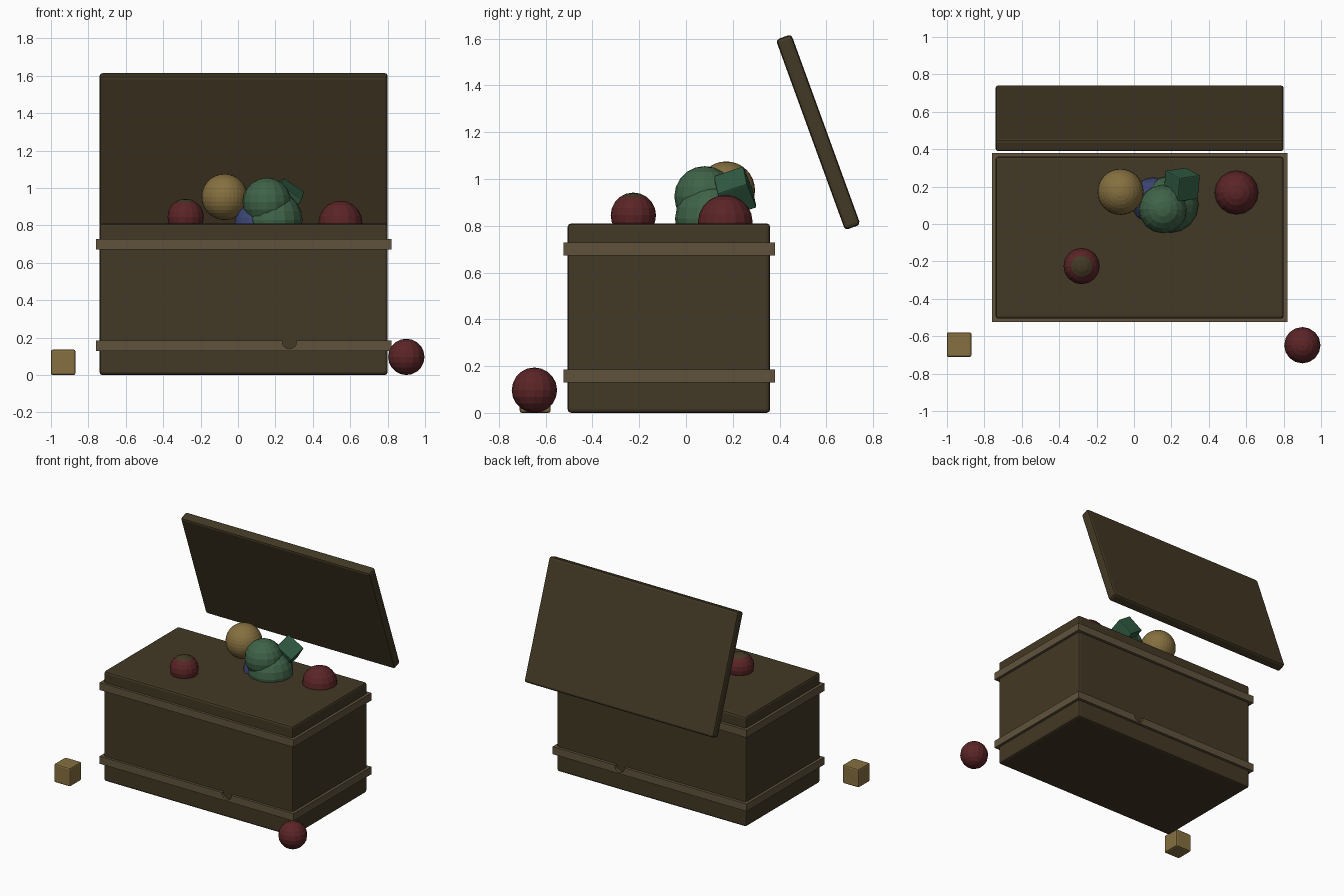
import bpy, bmesh
from mathutils import Matrix, Euler, Vector

cube = bpy.data.objects.get("Cube")
if cube:
    bpy.data.objects.remove(cube, do_unlink=True)


def material(name, rgb):
    m = bpy.data.materials.new(name)
    m.use_nodes = True
    m.diffuse_color = (*rgb, 1)
    m.node_tree.nodes["Principled BSDF"].inputs["Base Color"].default_value = (*rgb, 1)
    return m


dark_wood = material("dark wood", (0.055, 0.04, 0.018))
trim_wood = material("trim wood", (0.115, 0.086, 0.045))
red = material("dark red", (0.105, 0.018, 0.02))
yellow = material("ochre", (0.235, 0.16, 0.05))
green = material("green", (0.05, 0.125, 0.065))
deep_green = material("deep green", (0.03, 0.105, 0.055))
blue = material("blue", (0.045, 0.06, 0.17))


def finish(name, bm, mats):
    mesh = bpy.data.meshes.new(name)
    bm.to_mesh(mesh)
    bm.free()
    for m in mats:
        mesh.materials.append(m)
    obj = bpy.data.objects.new(name, mesh)
    bpy.context.collection.objects.link(obj)
    return obj


def block(name, center, size, mat, bevel=0.0, rot=(0, 0, 0)):
    bm = bmesh.new()
    bmesh.ops.create_cube(bm, size=1)
    bmesh.ops.scale(bm, vec=size, verts=bm.verts)
    if bevel:
        bmesh.ops.bevel(bm, geom=bm.edges[:], offset=bevel, segments=2,
                        profile=0.5, affect='EDGES')
    bm.transform(Matrix.Translation(center) @ Euler(rot).to_matrix().to_4x4())
    return finish(name, bm, [mat])


def ball(name, center, radius, mat, cap=None, segments=16, rings=10):
    bm = bmesh.new()
    bmesh.ops.create_uvsphere(bm, u_segments=segments, v_segments=rings, radius=radius)
    bm.normal_update()
    for f in bm.faces:
        if cap and f.normal.z > 0.78:
            f.material_index = 1
    bm.transform(Matrix.Translation(center))
    return finish(name, bm, [mat, cap] if cap else [mat])


# Chest body and the open lid leaning back behind it
block("chest_body", (0.03, -0.073, 0.405), (1.54, 0.866, 0.81), dark_wood, 0.015)
block("lid", (0.03, 0.565, 1.2), (1.54, 0.866, 0.07), dark_wood, 0.015,
      (-1.222, 0, 0))

# Trim bands around the body
block("upper_band", (0.03, -0.072, 0.7), (1.58, 0.905, 0.055), trim_wood)
lower_band = block("lower_band", (0.03, -0.072, 0.157), (1.58, 0.905, 0.055), trim_wood)

# Round notch worn through the lower band, front and back
bm = bmesh.new()
bmesh.ops.create_cone(bm, cap_ends=True, segments=16, radius1=0.038, radius2=0.038, depth=2)
bm.transform(Matrix.Translation((0.275, 0, 0.178)) @ Matrix.Rotation(1.5708, 4, 'X'))
cutter = finish("notch_cutter", bm, [trim_wood])
cutter.hide_render = True
cutter.hide_viewport = True
notch = lower_band.modifiers.new("notch", 'BOOLEAN')
notch.operation = 'DIFFERENCE'
notch.solver = 'EXACT'
notch.object = cutter
bpy.context.view_layer.objects.active = lower_band
bpy.ops.object.modifier_apply(modifier="notch")
bpy.data.objects.remove(cutter, do_unlink=True)

# Toys heaped on top
ball("yellow_ball", (-0.072, 0.172, 0.952), 0.123, yellow, segments=32, rings=16)
ball("left_red_ball", (-0.28, -0.225, 0.845), 0.097, red, cap=dark_wood)
ball("right_red_ball", (0.548, 0.168, 0.815), 0.117, red)
ball("blue_ball", (0.105, 0.125, 0.8), 0.125, blue)
ball("upper_green_ball", (0.155, 0.08, 0.925), 0.13, green)
ball("lower_green_ball", (0.193, 0.105, 0.83), 0.152, green)
block("green_toy_block", (0.255, 0.21, 0.945), (0.135, 0.135, 0.135), deep_green, 0.006,
      (0.4, 0.6, 0.15))

# Toys on the floor
ball("floor_ball", (0.9, -0.648, 0.097), 0.097, red)
block("floor_toy_block", (-0.935, -0.645, 0.068), (0.132, 0.132, 0.136), yellow, 0.01)
